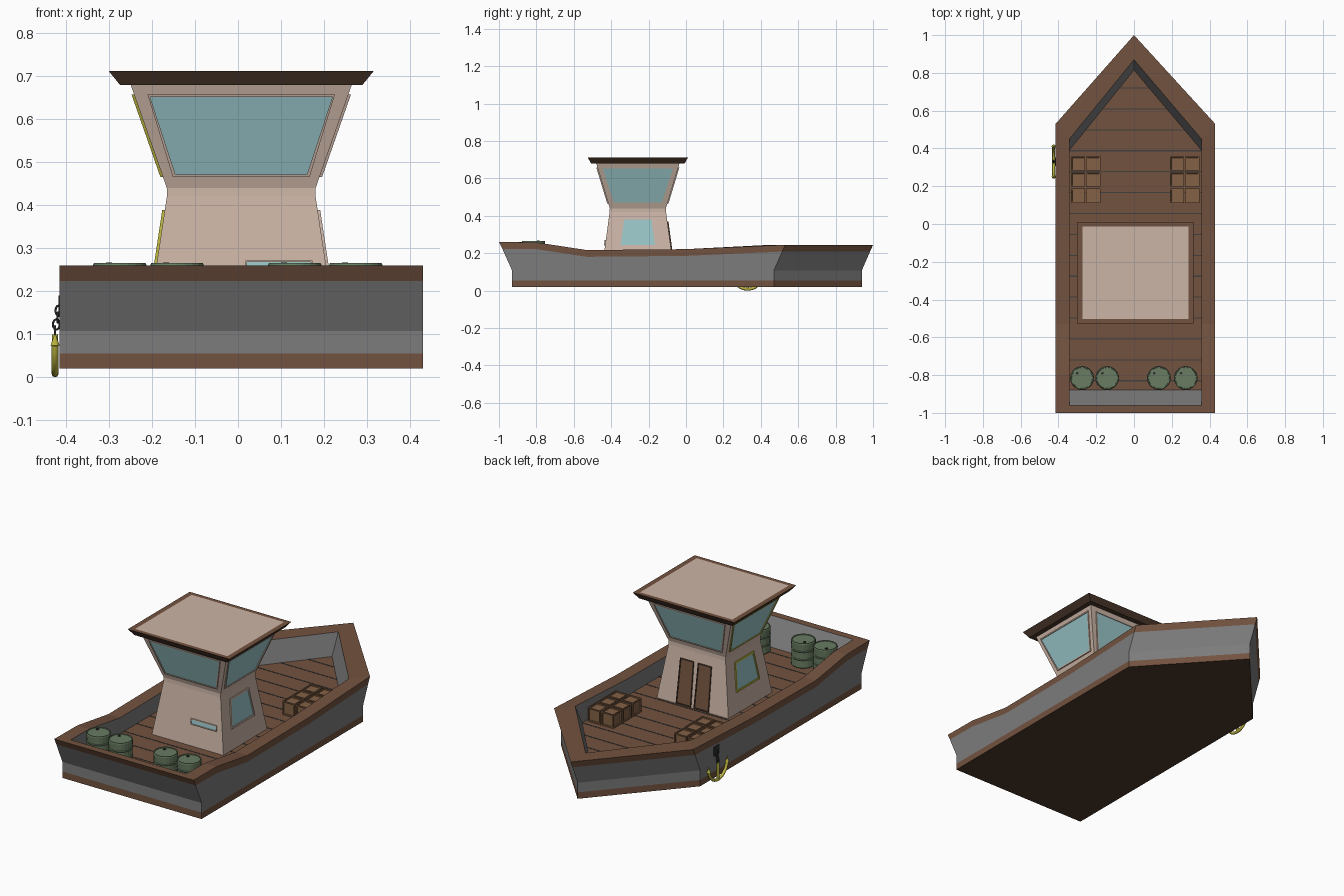
import bpy, bmesh, math
from mathutils import Matrix, Vector

if "Cube" in bpy.data.objects:
    bpy.data.objects.remove(bpy.data.objects["Cube"])

CX, CY, DECK = 0.0075, -0.2575, 0.13


def mat(name, r, g, b):
    m = bpy.data.materials.new(name)
    m.diffuse_color = (r, g, b, 1)
    m.use_nodes = True
    m.node_tree.nodes["Principled BSDF"].inputs["Base Color"].default_value = m.diffuse_color
    return m


BROWN = mat("brown_wood", 0.17, 0.085, 0.05)
DARK = mat("dark_wood", 0.07, 0.038, 0.024)
CRATE = mat("crate_wood", 0.23, 0.12, 0.06)
GREY = mat("hull_grey", 0.2, 0.2, 0.2)
SEAM = mat("seam_grey", 0.05, 0.05, 0.05)
CREAM = mat("cabin_cream", 0.6, 0.46, 0.38)
GLASS = mat("glass_blue", 0.32, 0.56, 0.58)
GREEN = mat("barrel_green", 0.14, 0.2, 0.12)
YELLOW = mat("yellow_metal", 0.5, 0.46, 0.05)
IRON = mat("dark_iron", 0.03, 0.03, 0.03)


def finish(name, bm, *mats):
    bmesh.ops.recalc_face_normals(bm, faces=bm.faces)
    me = bpy.data.meshes.new(name)
    bm.to_mesh(me)
    bm.free()
    for m in mats:
        me.materials.append(m)
    ob = bpy.data.objects.new(name, me)
    bpy.context.collection.objects.link(ob)
    return ob


def loft(name, rings, bands, caps, *mats):
    """Skin closed rings of points; bands/caps give material slots."""
    bm = bmesh.new()
    vs = [[bm.verts.new(p) for p in r] for r in rings]
    n = len(vs[0])
    for a, b, k in zip(vs, vs[1:], bands):
        for i in range(n):
            j = (i + 1) % n
            bm.faces.new((a[i], a[j], b[j], b[i])).material_index = k
    for ring, k in zip((vs[0], vs[-1]), caps):
        bm.faces.new(ring).material_index = k
    return finish(name, bm, *mats)


def box(name, c, s, m):
    bm = bmesh.new()
    bmesh.ops.create_cube(bm, size=1, matrix=Matrix.Translation(c) @ Matrix.Diagonal((*s, 1)))
    return finish(name, bm, m)


def rect(z, hx, hy):
    return [(CX + sx * hx, CY + sy * hy, z) for sx, sy in ((-1, -1), (1, -1), (1, 1), (-1, 1))]


# Hull: one skin from keel band up over the rim and down to the deck
SHEER = [0.26, 0.258, 0.217, 0.222, 0.245, 0.245]


def hull_ring(hw, stern, shoulder, apex, zs):
    ys = [stern, -0.8, -0.53, 0, shoulder]
    right = [(CX + hw, y, z) for y, z in zip(ys, zs)]
    left = [(CX - hw, y, z) for y, z in zip(ys, zs)]
    return right + [(0, apex, zs[5])] + left[::-1]


low = (0.4225, -0.93, 0.47, 0.94)
hull = [hull_ring(*low, [z] * 6) for z in (0.02, 0.055, 0.108)]
hull += [hull_ring(0.4225, -0.982, 0.514, 0.984, [z - 0.036 for z in SHEER]),
         hull_ring(0.4225, -1, 0.53, 1, SHEER),
         hull_ring(0.35, -0.96, 0.45, 0.87, SHEER),
         hull_ring(0.35, -0.88, 0.39, 0.815, [DECK] * 6)]
loft("hull", hull, [1, 0, 0, 1, 1, 0], (2, 1), GREY, BROWN, DARK)

# Deck plank seams
for i in range(15):
    y = -0.83 + i * 0.1107
    w = 0.35 * min(1, (0.815 - y) / 0.425)
    box("deck_seam", (CX * min(1, w / 0.35), y, DECK + 0.0005), (2 * w, 0.006, 0.002), SEAM)

# Cabin
CABIN = [(DECK, 0.217, 0.19), (0.42, 0.173, 0.151), (0.44, 0.173, 0.15), (0.68, 0.257, 0.2225)]
loft("cabin", [rect(*r) for r in CABIN], [0] * 3, (0, 0), CREAM)

# Roof with flared trim and pale top
loft("roof_trim", [rect(0.68, 0.282, 0.25), rect(0.712, 0.308, 0.268), rect(0.712, 0.28, 0.245)],
     [0, 1], (0, 2), DARK, BROWN, CREAM)


def wall_point(side, u, z, out):
    """Point on a cabin wall: u runs along the wall, out is the distance off it."""
    for a, b in zip(CABIN, CABIN[1:]):
        if z <= b[0]:
            t = (z - a[0]) / (b[0] - a[0])
            hx, hy = (a[k] + t * (b[k] - a[k]) + out for k in (1, 2))
            break
    return {"front": (CX + u, CY - hy, z), "back": (CX + u, CY + hy, z),
            "right": (CX + hx, CY + u, z), "left": (CX - hx, CY + u, z)}[side]


def wall_panel(name, side, z0, z1, bot, top, fill, frame, f=0.009, uc=0.0):
    """Trapezoid panel with a raised frame on a cabin wall."""
    def quad(e, out):
        return [wall_point(side, uc + u, z, out) for u, z in
                ((-bot - e, z0 - e), (bot + e, z0 - e), (top + e, z1 + e), (-top - e, z1 + e))]
    loft(name, [quad(f, -0.004), quad(f, 0.006), quad(0, 0.006), quad(0, 0.002)],
         [1, 1, 1], (0, 0), fill, frame)


# Windows
for side in ("front", "back", "left", "right"):
    across = side in ("front", "back")
    trim = YELLOW if side == "left" else CREAM
    bot, top = (0.153, 0.212) if across else (0.128, 0.188)
    wall_panel(side + "_upper_window", side, 0.472, 0.652, bot, top, GLASS, trim, 0.006)
    if not across:
        wall_panel(side + "_lower_window", side, 0.245, 0.38, 0.092, 0.073, GLASS, trim)
wall_panel("front_slit_window", "front", 0.245, 0.268, 0.074, 0.074, GLASS, CREAM, 0.004, 0.088)

# Double doors
for s in (-1, 1):
    wall_panel("door", "back", DECK + 0.008, 0.365, 0.04, 0.036, BROWN, DARK, 0.005, s * 0.054)

# Barrels
R = 0.062
PROFILE = [(0, R - 0.003), (0.004, R), (0.042, R - 0.002), (0.046, R + 0.001), (0.05, R - 0.002),
           (0.086, R - 0.002), (0.09, R + 0.001), (0.094, R - 0.002), (0.131, R), (0.136, R - 0.002),
           (0.136, R - 0.006), (0.132, R - 0.007)]
for x in (-0.275, -0.142, 0.132, 0.274):
    rings = [[(x + r * math.cos(a * math.pi / 10), -0.815 + r * math.sin(a * math.pi / 10), DECK + z)
              for a in range(20)] for z, r in PROFILE]
    b = loft("barrel", rings, [0] * 11, (0, 0), GREEN)
    bm = bmesh.new()
    bmesh.ops.create_cone(bm, cap_ends=True, segments=8, radius1=0.007, radius2=0.007, depth=0.006,
                          matrix=Matrix.Translation((x - 0.025, -0.79, DECK + 0.134)))
    finish("barrel_bung", bm, IRON)

# Crates with recessed panels
for x0 in (-0.296, 0.228):
    for i in range(2):
        for j in range(3):
            bm = bmesh.new()
            c = (x0 + i * 0.08, 0.15 + j * 0.085, DECK + 0.0385)
            bmesh.ops.create_cube(bm, size=0.075, matrix=Matrix.Translation(c))
            outer = list(bm.faces)
            bmesh.ops.recalc_face_normals(bm, faces=outer)
            bmesh.ops.inset_individual(bm, faces=outer, thickness=0.009, depth=0)
            bmesh.ops.inset_individual(bm, faces=outer, thickness=0.001, depth=-0.006)
            finish("crate", bm, CRATE)


# Anchor
def tube(name, pts, r, m, cyclic=False):
    cu = bpy.data.curves.new(name, "CURVE")
    cu.dimensions = "3D"
    cu.bevel_depth, cu.bevel_resolution, cu.use_fill_caps = r, 2, True
    sp = cu.splines.new("POLY")
    sp.points.add(len(pts) - 1)
    for p, q in zip(sp.points, pts):
        p.co = (*q, 1)
    sp.use_cyclic_u = cyclic
    cu.materials.append(m)
    bpy.context.collection.objects.link(bpy.data.objects.new(name, cu))


AX, AY = -0.4255, 0.33
arc = [math.radians(a) for a in range(190, 351, 10)]
tube("anchor_arms", [(AX, AY + 0.08 * math.cos(a), 0.088 + 0.08 * math.sin(a)) for a in arc], 0.008, YELLOW)
tube("anchor_shank", [(AX, AY, 0.01), (AX, AY, 0.1)], 0.007, YELLOW)
for s in (-1, 1):
    bm = bmesh.new()
    bmesh.ops.create_cone(bm, cap_ends=True, segments=12, radius1=0.0105, radius2=0, depth=0.03,
                          matrix=Matrix.Translation((AX, AY + s * 0.08, 0.089)))
    finish("anchor_fluke", bm, YELLOW)

# Chain and hawse plate
for k in range(4):
    ring = [(math.cos(a * math.pi / 6) * 0.008, math.sin(a * math.pi / 6) * 0.012) for a in range(12)]
    z = 0.107 + k * 0.016
    x = AX + 0.003 * k
    tube("chain_link", [(x + (u if k % 2 else 0), AY + (0 if k % 2 else u), z + v) for u, v in ring],
         0.0025, IRON, True)
box("hawse_plate", (-0.415, AY, 0.165), (0.006, 0.045, 0.05), IRON)
